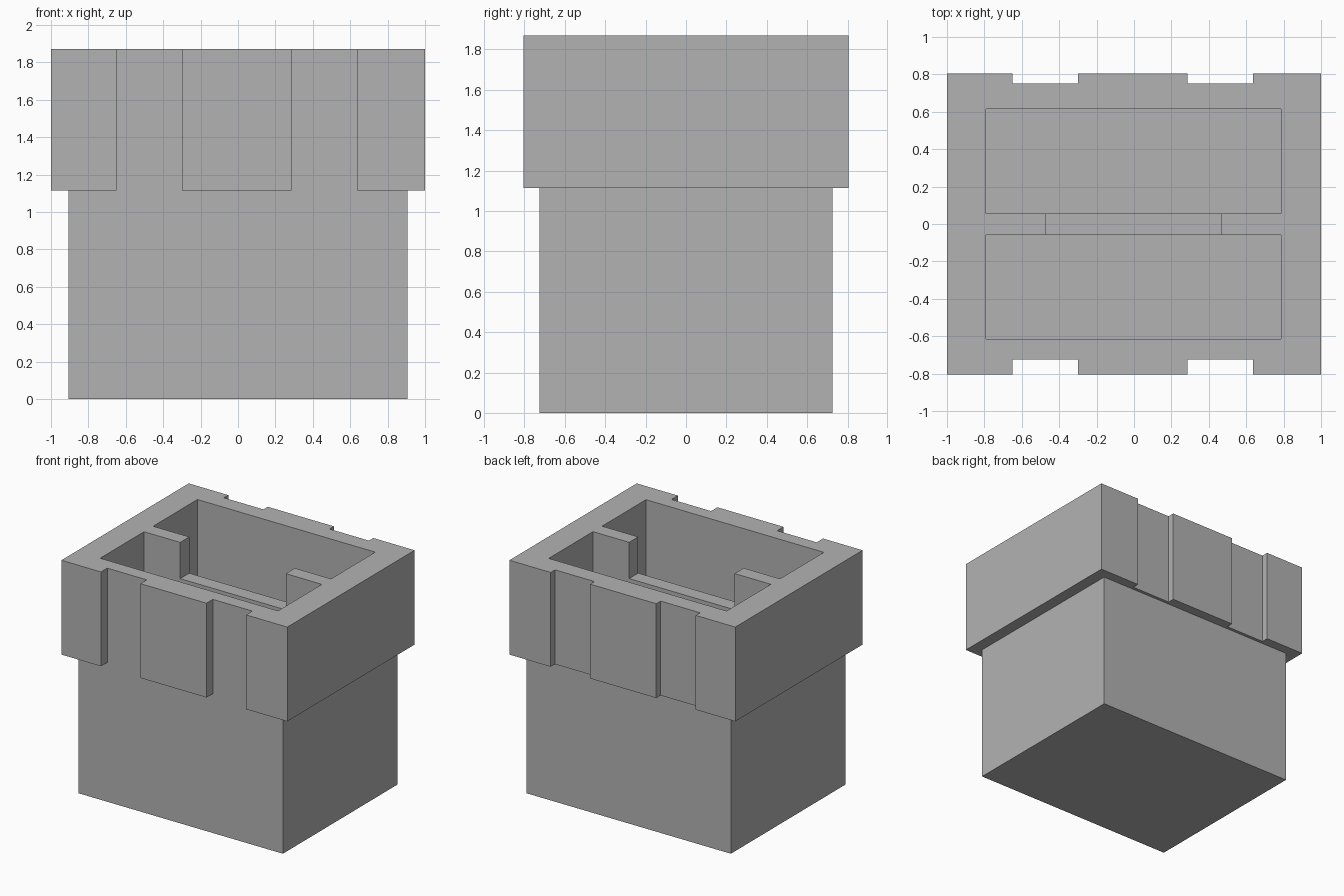
import bpy

if "Cube" in bpy.data.objects:
    bpy.data.objects.remove(bpy.data.objects["Cube"])

stone = bpy.data.materials.new("plain_grey")
stone.diffuse_color = (0.45, 0.45, 0.45, 1)
stone.use_nodes = True
stone.node_tree.nodes["Principled BSDF"].inputs["Base Color"].default_value = stone.diffuse_color


def box(name, x, y, z):
    """Axis-aligned box from (min, max) pairs."""
    centre = [(a + b) / 2 for a, b in (x, y, z)]
    bpy.ops.mesh.primitive_cube_add(size=1, location=centre)
    ob = bpy.context.object
    ob.name = name
    ob.scale = [b - a for a, b in (x, y, z)]
    bpy.ops.object.transform_apply(location=True, rotation=False, scale=True)
    ob.data.materials.append(stone)
    return ob


def combine(target, other, operation):
    """Apply a boolean and remove the helper."""
    mod = target.modifiers.new(operation.lower(), 'BOOLEAN')
    mod.operation = operation
    mod.solver = 'EXACT'
    mod.object = other
    bpy.context.view_layer.objects.active = target
    bpy.ops.object.modifier_apply(modifier=mod.name)
    bpy.data.objects.remove(other, do_unlink=True)


TOP, LEDGE, FLOOR = 1.87, 1.115, 0.11

# Main body and the wider collar around its top
planter = box("planter_body", (-0.905, 0.905), (-0.725, 0.725), (0, TOP))
collar = box("collar", (-1, 1), (-0.805, 0.805), (LEDGE, TOP))

# Upright slots in the front and back of the collar
for x in ((-0.65, -0.30), (0.285, 0.635)):
    for y in ((-1, -0.725), (0.75, 1)):
        combine(collar, box("slot", x, y, (1, 2)), 'DIFFERENCE')
combine(planter, collar, 'UNION')

# Two deep pockets, leaving a dividing wall between them
for y in ((-0.615, -0.06), (0.055, 0.615)):
    combine(planter, box("pocket", (-0.79, 0.785), y, (FLOOR, 2)), 'DIFFERENCE')

# Lowered middle of the dividing wall
combine(planter, box("gap", (-0.47, 0.465), (-0.1, 0.1), (1.58, 2)), 'DIFFERENCE')
